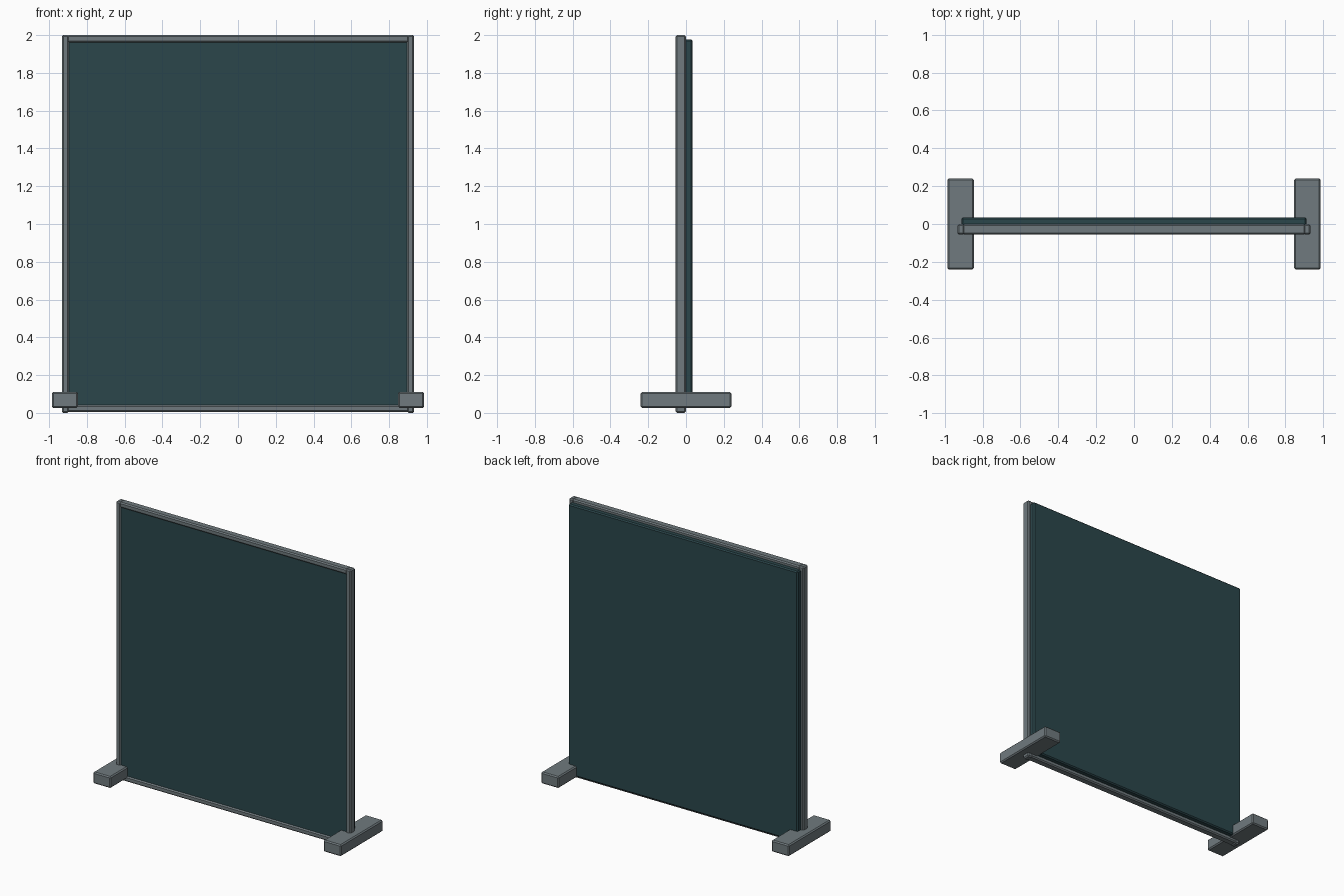
import bpy

cube = bpy.data.objects.get("Cube")
if cube:
    bpy.data.objects.remove(cube, do_unlink=True)


def material(name, rgb):
    mat = bpy.data.materials.new(name)
    mat.use_nodes = True
    color = (*rgb, 1)
    mat.diffuse_color = color
    mat.node_tree.nodes["Principled BSDF"].inputs["Base Color"].default_value = color
    return mat


grey = material("grey metal", (0.162, 0.195, 0.21))
teal = material("dark teal", (0.024, 0.061, 0.07))


def box(name, low, high, mat, bevel=0.008):
    """Chamfered box between two opposite corners."""
    center = [(a + b) / 2 for a, b in zip(low, high)]
    bpy.ops.mesh.primitive_cube_add(size=1, location=center)
    obj = bpy.context.object
    obj.name = name
    obj.scale = [b - a for a, b in zip(low, high)]
    bpy.ops.object.transform_apply(location=False, rotation=False, scale=True)
    obj.data.materials.append(mat)
    mod = obj.modifiers.new("chamfer", "BEVEL")
    mod.width = bevel
    mod.segments = 1
    return obj


FRONT, BACK = -0.056, -0.001   # frame depth
HALF, BAR = 0.933, 0.038       # frame half width and bar width

# Thick screen panel, almost flush with the front of the frame
box("screen_panel", (-0.912, FRONT + 0.008, 0.032), (0.912, 0.035, 1.977), teal)

# Horizontal frame rails
for name, z in (("bottom_rail", 0.005), ("top_rail", 2 - BAR)):
    box(name, (-HALF + 0.028, FRONT, z), (HALF - 0.028, BACK, z + BAR), grey)

# Posts and feet on both sides
for side, s in (("left", 1), ("right", -1)):
    inner, outer = sorted((s * (HALF - BAR), s * HALF))
    box(side + "_post", (inner, FRONT, 0), (outer, BACK, 2), grey)
    inner, outer = sorted((s * 0.846, s * 0.986))
    box(side + "_foot", (inner, -0.24, 0.027), (outer, 0.24, 0.11), grey)
